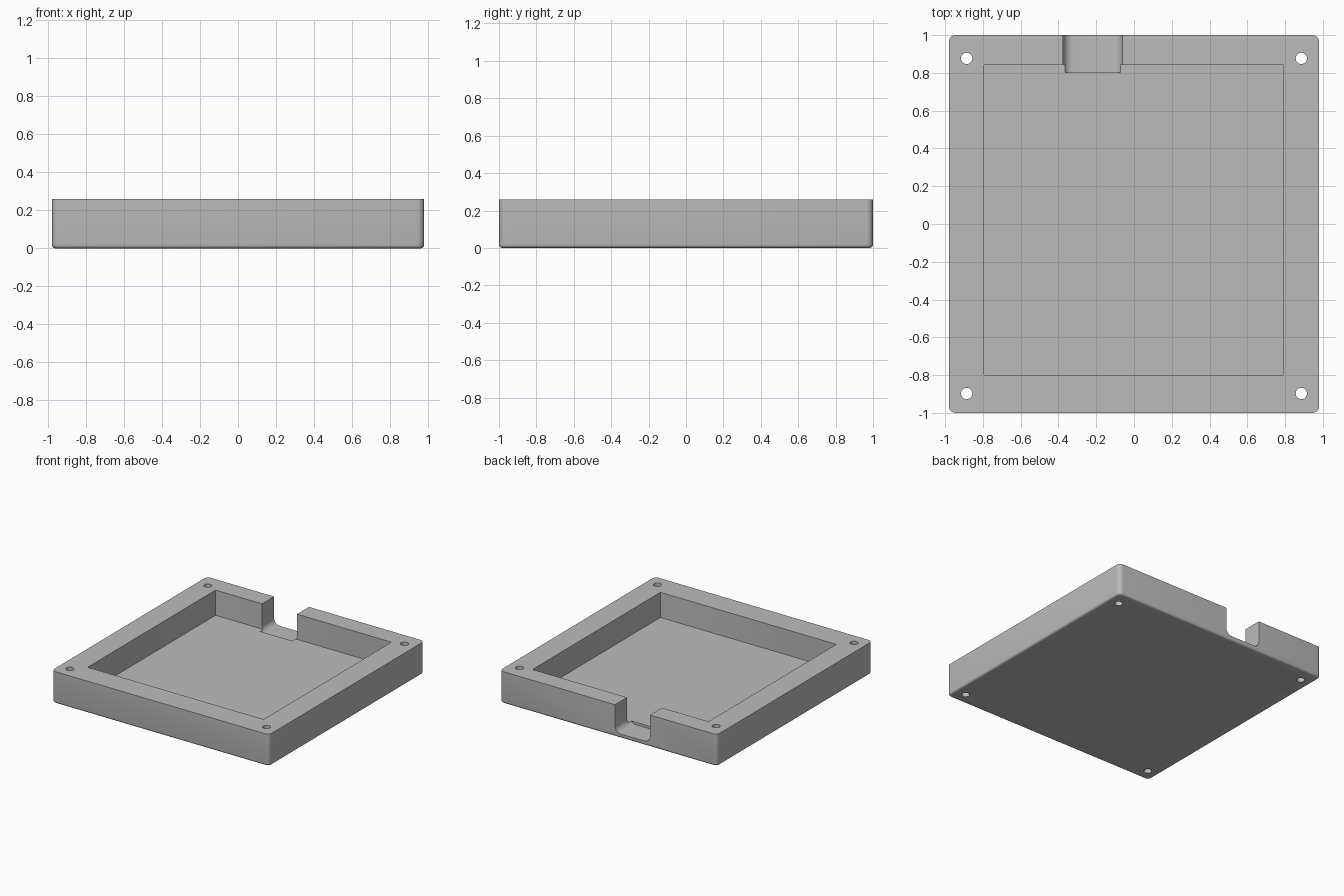
import bpy
import bmesh
import math
from mathutils import Matrix, Vector

if "Cube" in bpy.data.objects:
    bpy.data.objects.remove(bpy.data.objects["Cube"], do_unlink=True)

grey = bpy.data.materials.new("plain_grey")
grey.use_nodes = True
grey.diffuse_color = (0.5, 0.5, 0.5, 1)
grey.node_tree.nodes["Principled BSDF"].inputs["Base Color"].default_value = (0.5, 0.5, 0.5, 1)


def bevel(bm, rule, radius, segments):
    """Round every edge whose two end points satisfy the rule."""
    edges = [e for e in bm.edges if rule(e.verts[0].co, e.verts[1].co)]
    bmesh.ops.bevel(bm, geom=edges, offset=radius, offset_type='OFFSET',
                    segments=segments, profile=0.5, affect='EDGES')


def block(name, low, high, rounds=()):
    """Box between two corners, with optional rounded edges."""
    low, high = Vector(low), Vector(high)
    bm = bmesh.new()
    bmesh.ops.create_cube(bm, size=1, matrix=Matrix.Translation((low + high) / 2)
                          @ Matrix.Diagonal((high - low).to_4d()))
    for rule, radius, segments in rounds:
        bevel(bm, rule, radius, segments)
    return finish(name, bm)


def finish(name, bm):
    mesh = bpy.data.meshes.new(name)
    bm.to_mesh(mesh)
    bm.free()
    mesh.materials.append(grey)
    obj = bpy.data.objects.new(name, mesh)
    bpy.context.collection.objects.link(obj)
    return obj


def upright(a, b):
    return abs(a.z - b.z) > 0.1


def on_base(a, b):
    return a.z < 0.001 and b.z < 0.001


def slot_corner(a, b):
    return max(a.z, b.z) < 0.1 and abs(a.y - b.y) > 0.1


# Outer tray with rounded corners and a softened bottom edge
tray = block("tray", (-0.98, -1, 0), (0.98, 1, 0.26),
             [(upright, 0.035, 6), (on_base, 0.018, 4)])

# Main pocket and the rounded cable slot in the back wall
cutters = [
    block("pocket_cutter", (-0.794, -0.8, 0.055), (0.791, 0.845, 0.4),
          [(upright, 0.006, 2)]),
    block("slot_cutter", (-0.375, 0.803, 0.035), (-0.06, 1.1, 0.4),
          [(slot_corner, 0.05, 8)]),
]

# Screw holes through the four corners
for x in (-0.886, 0.886):
    for y in (-0.897, 0.877):
        bm = bmesh.new()
        bmesh.ops.create_cone(bm, cap_ends=True, segments=32, radius1=0.03, radius2=0.03,
                              depth=1, matrix=Matrix.Translation((x, y, 0)))
        cutters.append(finish("screw_hole_cutter", bm))

bpy.ops.object.select_all(action='DESELECT')
bpy.context.view_layer.objects.active = tray
tray.select_set(True)
for cutter in cutters:
    cut = tray.modifiers.new(cutter.name, 'BOOLEAN')
    cut.operation = 'DIFFERENCE'
    cut.solver = 'EXACT'
    cut.object = cutter
    bpy.ops.object.modifier_apply(modifier=cut.name)
for cutter in cutters:
    bpy.data.objects.remove(cutter, do_unlink=True)

bpy.ops.object.shade_smooth_by_angle(angle=math.radians(30))
